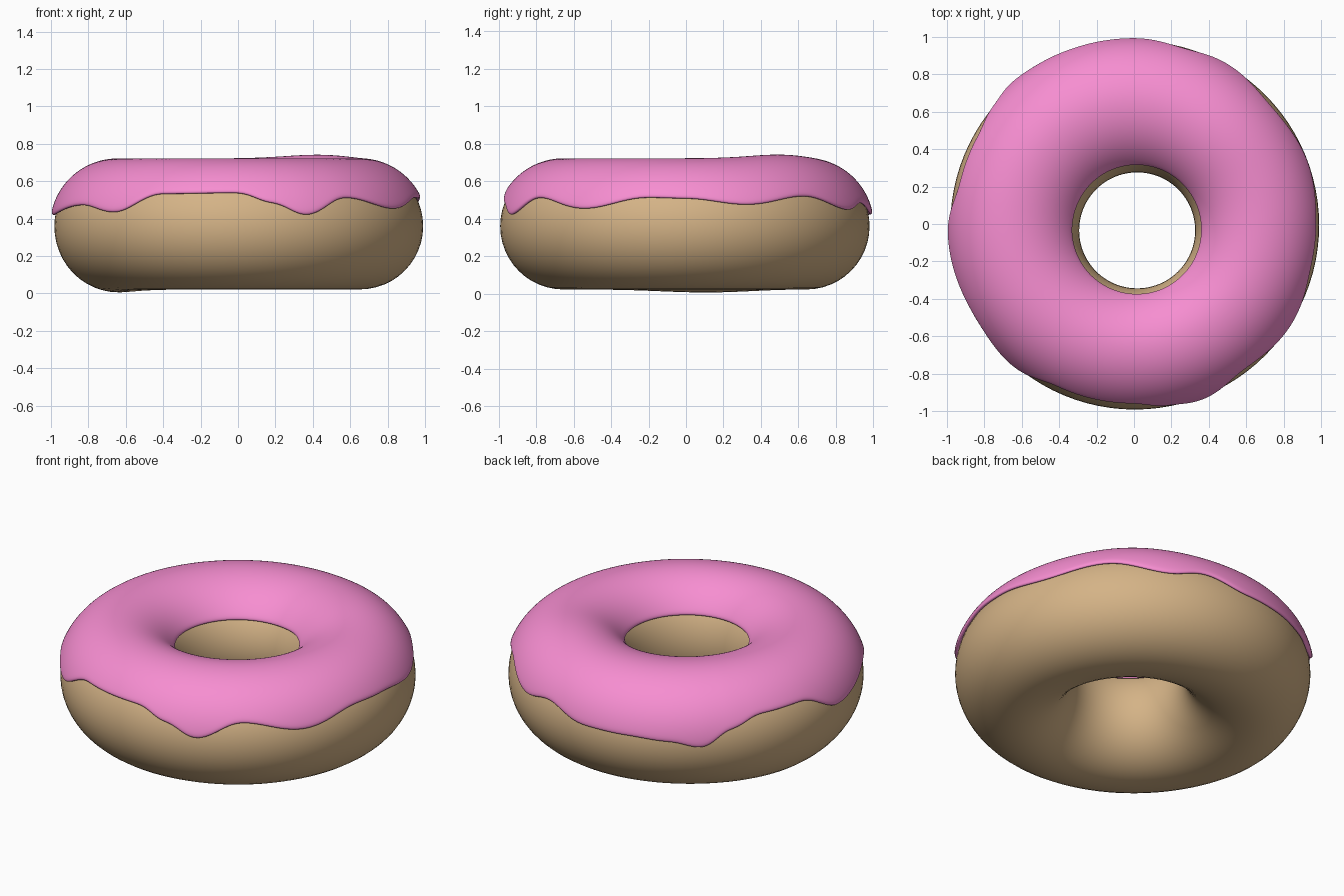
import bpy, bmesh
from math import sin, cos, asin, pi, radians, exp

if "Cube" in bpy.data.objects:
    bpy.data.objects.remove(bpy.data.objects["Cube"])

R, TUBE, MID = 0.648, 0.338, 0.36          # ring radius, tube radius, centre height
# height of the icing's dripping outer edge around the ring: (degrees, z)
DRIPS = [(0, .505), (20, .47), (41, .51), (62, .44), (74, .48), (90, .42), (106, .415),
         (120, .40), (130, .365), (140, .46), (150, .515), (167, .52), (183, .415),
         (212, .47), (228, .43), (244, .53), (270, .535), (281, .48), (291, .415),
         (306, .51), (327, .45), (348, .51), (360, .505)]


def drip_height(deg):
    for (a, za), (b, zb) in zip(DRIPS, DRIPS[1:]):
        if a <= deg <= b:
            t = (1 - cos(pi * (deg - a) / (b - a))) / 2
            return za + (zb - za) * t


def bump(deg, centre, width):
    d = (deg - centre + 180) % 360 - 180
    return exp(-(d / width) ** 2)


def tube_point(deg, phi, r):
    # slightly uneven torus, with the hole a little off centre
    a, s = radians(deg), sin(phi)
    rad = R + r * cos(phi)
    z = MID + r * s
    z += 0.02 * bump(deg, 50, 25) * max(s, 0) - 0.016 * bump(deg, 170, 30) * max(-s, 0)
    inner = max(-cos(phi), 0)
    return (rad * cos(a) + 0.004 + 0.013 * inner, rad * sin(a) - 0.006 - 0.028 * inner, z)


def sweep(name, n, m, r, phi_at, closed, colour):
    bm = bmesh.new()
    rings = []
    for i in range(n):
        deg = 360 * i / n
        rings.append([bm.verts.new(tube_point(deg, phi_at(deg, j / m), r))
                      for j in range(m if closed else m + 1)])
    for i in range(n):
        p, q = rings[i], rings[(i + 1) % n]
        for j in range(m):
            k = (j + 1) % len(p)
            bm.faces.new((p[j], q[j], q[k], p[k])).smooth = True
    me = bpy.data.meshes.new(name)
    bm.to_mesh(me)
    bm.free()
    ob = bpy.data.objects.new(name, me)
    bpy.context.collection.objects.link(ob)
    mat = bpy.data.materials.new(name + "_colour")
    mat.diffuse_color = colour
    mat.use_nodes = True
    mat.node_tree.nodes["Principled BSDF"].inputs["Base Color"].default_value = mat.diffuse_color
    me.materials.append(mat)
    return ob


def icing_phi(deg, t):
    lo = asin((drip_height(deg) - MID) / (TUBE + 0.01))
    hi = pi - radians(31)
    return lo + (hi - lo) * t


# dough ring
sweep("dough", 96, 48, TUBE, lambda deg, t: 2 * pi * t, True, (0.66, 0.45, 0.24, 1))

# icing shell with wavy outer edge
icing = sweep("icing", 120, 18, TUBE + 0.001, icing_phi, False, (0.93, 0.27, 0.64, 1))
solid = icing.modifiers.new("thickness", 'SOLIDIFY')
solid.thickness = 0.024
solid.offset = 1
sub = icing.modifiers.new("soften", 'SUBSURF')
sub.levels = sub.render_levels = 2
